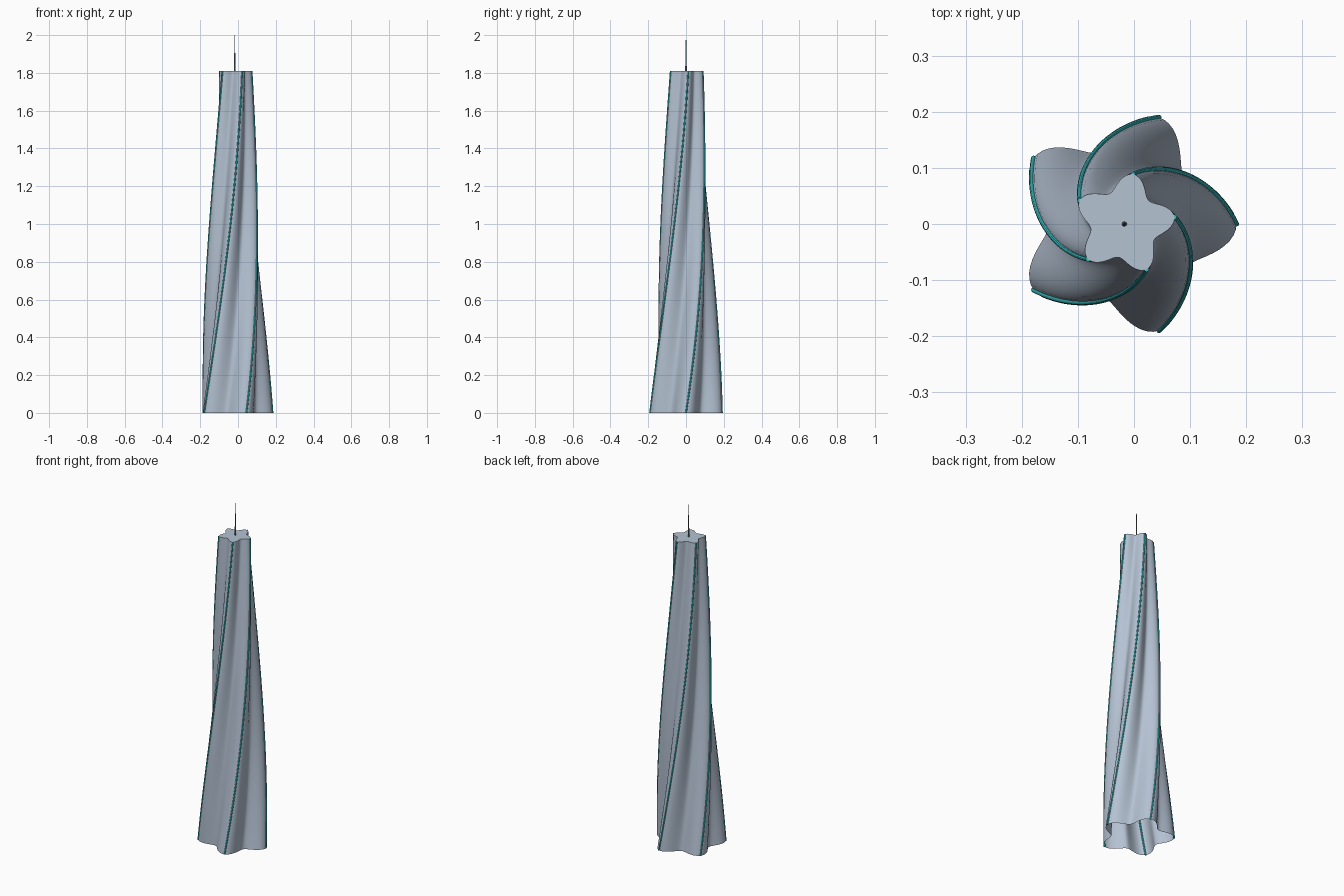
import bpy, bmesh
from math import sin, cos, radians, pi

cube = bpy.data.objects.get("Cube")
if cube:
    bpy.data.objects.remove(cube)

AXIS_X = -0.0172          # tower axis
HEIGHT = 1.81             # roof height
TWIST = radians(80)       # turn from ground to roof
LOBES = 5
TAPER = 0.55              # share of the radius lost at the roof
WAIST = 0.12              # slight inward bow of the taper
LEVELS, AROUND = 48, 120


def material(name, rgb):
    mat = bpy.data.materials.new(name)
    mat.use_nodes = True
    mat.diffuse_color = (*rgb, 1)
    mat.node_tree.nodes["Principled BSDF"].inputs["Base Color"].default_value = (*rgb, 1)
    return mat


def finish(bm, name, mat, sharp=40):
    mesh = bpy.data.meshes.new(name)
    bm.to_mesh(mesh)
    bm.free()
    mesh.materials.append(mat)
    obj = bpy.data.objects.new(name, mesh)
    bpy.context.collection.objects.link(obj)
    bpy.ops.object.select_all(action="DESELECT")
    obj.select_set(True)
    bpy.context.view_layer.objects.active = obj
    bpy.ops.object.shade_smooth_by_angle(angle=radians(sharp))


def tower_point(angle, t):
    """Point on the lobed, tapering, twisting wall at height fraction t."""
    scale = 1 - TAPER * t - WAIST * t * (1 - t)
    r = (0.167 + 0.033 * cos(LOBES * angle)) * scale
    a = angle + TWIST * t
    return (AXIS_X + r * cos(a), r * sin(a), HEIGHT * t)


def bridge(bm, low, high):
    n = len(low)
    for i in range(n):
        j = (i + 1) % n
        bm.faces.new((low[i], low[j], high[j], high[i]))


wall = material("blue grey wall", (0.46, 0.54, 0.65))
teal = material("teal trim", (0.04, 0.52, 0.54))
metal = material("slate metal", (0.18, 0.20, 0.23))

# Twisted wall with a flat roof, open at the ground
bm = bmesh.new()
rings = [[bm.verts.new(tower_point(2 * pi * i / AROUND, k / LEVELS))
          for i in range(AROUND)] for k in range(LEVELS + 1)]
for low, high in zip(rings, rings[1:]):
    bridge(bm, low, high)
bm.faces.new(rings[-1])
finish(bm, "tower_body", wall)

# Round trim strip along the crest of each lobe
STRIP_R, SIDES = 0.0045, 8
for n in range(LOBES):
    bm = bmesh.new()
    loops = []
    for k in range(LEVELS + 1):
        x, y, z = tower_point(2 * pi * n / LOBES, k / LEVELS)
        loops.append([bm.verts.new((x + STRIP_R * cos(2 * pi * s / SIDES),
                                    y + STRIP_R * sin(2 * pi * s / SIDES), z))
                      for s in range(SIDES)])
    for low, high in zip(loops, loops[1:]):
        bridge(bm, low, high)
    bm.faces.new(loops[-1])
    bm.faces.new(loops[0][::-1])
    finish(bm, f"crest_trim_{n + 1}", teal, 60)

# Tapering roof mast
bm = bmesh.new()
bmesh.ops.create_cone(bm, cap_ends=True, segments=8, radius1=0.0045,
                      radius2=0.0008, depth=2 - HEIGHT)
bmesh.ops.translate(bm, verts=bm.verts, vec=(AXIS_X, 0, (2 + HEIGHT) / 2))
finish(bm, "roof_mast", metal)
